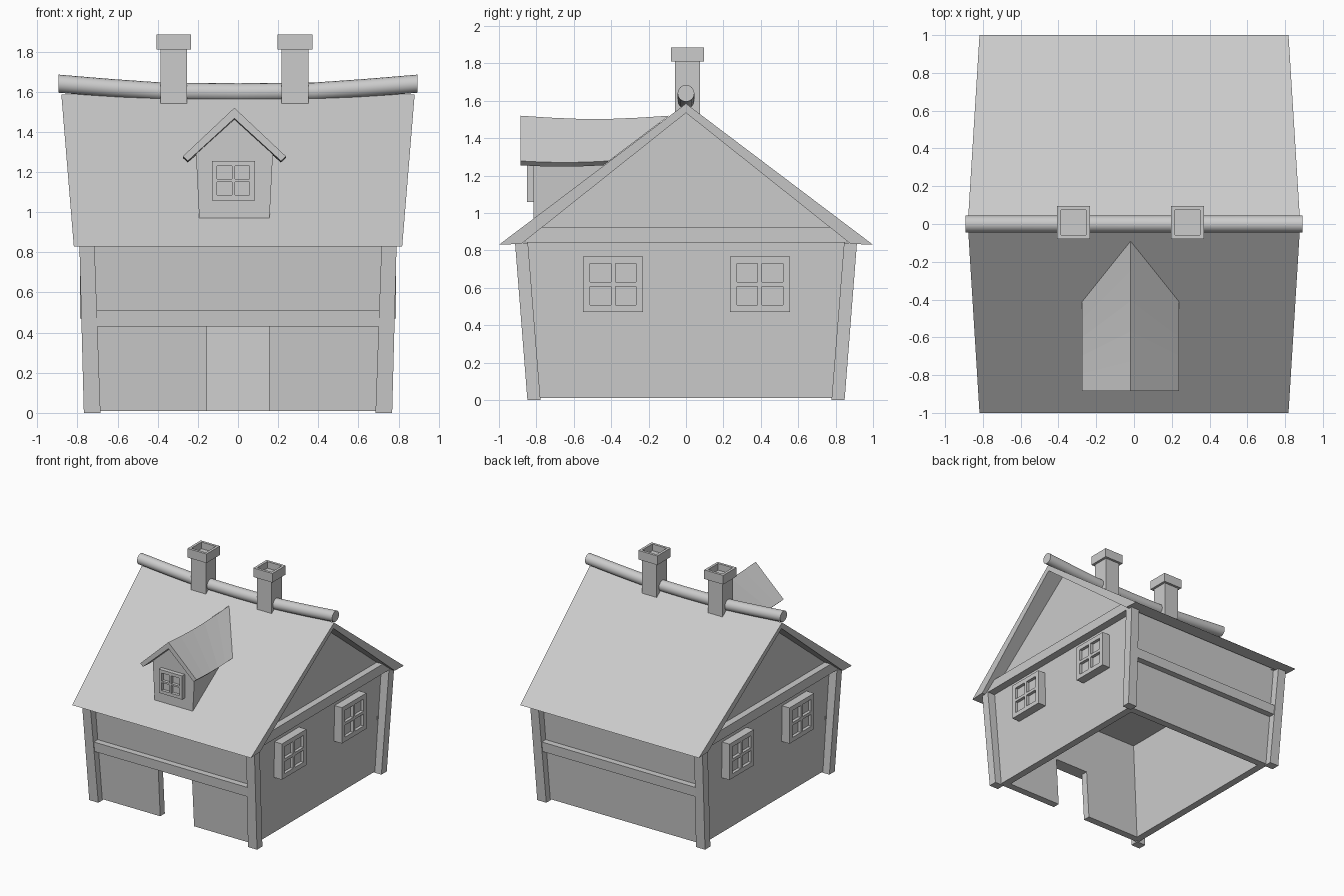
import bpy, bmesh
from math import sin, cos, pi

if "Cube" in bpy.data.objects:
    bpy.data.objects.remove(bpy.data.objects["Cube"])


def build(name, parts):
    """Make one object; each part is a list of loops that are lofted and capped."""
    bm = bmesh.new()
    for loops in parts:
        rings = [[bm.verts.new(p) for p in loop] for loop in loops]
        n = len(rings[0])
        for a, b in zip(rings, rings[1:]):
            for i in range(n):
                j = (i + 1) % n
                bm.faces.new((a[i], a[j], b[j], b[i]))
        bm.faces.new(rings[0][::-1])
        bm.faces.new(rings[-1])
    bmesh.ops.recalc_face_normals(bm, faces=bm.faces)
    me = bpy.data.meshes.new(name)
    bm.to_mesh(me)
    bm.free()
    ob = bpy.data.objects.new(name, me)
    bpy.context.collection.objects.link(ob)
    return ob


def rect(x0, x1, y0, y1, z):
    return [(x0, y0, z), (x1, y0, z), (x1, y1, z), (x0, y1, z)]


def box(x0, x1, y0, y1, z0, z1):
    return [rect(x0, x1, y0, y1, z0), rect(x0, x1, y0, y1, z1)]


def flip(part, sx=1, sy=1):
    return [[(x * sx, y * sy, z) for x, y, z in loop] for loop in part]


# Walls flare slightly outwards with height
def wall_y(z):
    return 0.795 + 0.055 * z / 0.83


def wall_x(z):
    return 0.708 + 0.012 * z / 0.83


T = 0.06
TOP = 0.875


def front_panel(x0, x1, z0, z1):
    """Panel of the front wall; None as an x means run into the corner."""
    out = []
    for z in (z0, z1):
        w = wall_x(z)
        out.append(rect(-w if x0 is None else x0, w if x1 is None else x1,
                        -wall_y(z), -wall_y(z) + T, z))
    return out


build("front_wall", [front_panel(None, -0.155, 0.01, 0.43),
                     front_panel(0.155, None, 0.01, 0.43),
                     front_panel(None, None, 0.43, TOP)])
build("back_wall", [flip(front_panel(None, None, 0.01, TOP), 1, -1)])

side = [rect(wall_x(z) - T, wall_x(z), -wall_y(z) + T, wall_y(z) - T, z) for z in (0.01, TOP)]
post = [rect(0.685, 0.768, 0.778, 0.848, 0), rect(0.715, 0.79, 0.845, 0.914, 0.84)]
beam = [rect(-0.715, 0.715, -0.875, -0.80, 0.43), rect(-0.715, 0.715, -0.88, -0.80, 0.51)]
tie = [rect(0.69, 0.785, -0.87, 0.87, 0.842), rect(0.69, 0.785, -0.775, 0.775, 0.922)]
gable = [[(x, -0.86, 0.85), (x, 0.86, 0.85), (x, 0, 1.545)] for x in (0.69, 0.73)]

for sx, s in ((-1, "left"), (1, "right")):
    build(s + "_wall", [flip(side, sx)])
    build(s + "_gable", [flip(gable, sx)])
    build(s + "_gable_beam", [flip(tie, sx)])
    for sy, f in ((-1, "front"), (1, "back")):
        build(f"{f}_{s}_post", [flip(post, sx, sy)])
for sy, f in ((1, "front"), (-1, "back")):
    build(f + "_beam", [flip(beam, 1, sy)])
build("ceiling", [box(-0.70, 0.70, -0.83, 0.83, TOP - 0.01, TOP + 0.005)])

# Main roof, wider along the ridge than at the eaves
profile = [(-1, 0.83), (0, 1.585), (1, 0.83), (0.88, 0.835), (0, 1.535), (-0.88, 0.835)]
build("roof", [[[(s * (0.818 + 0.062 * (z - 0.83) / 0.755), y, z) for y, z in profile]
                for s in (-1, 1)]])

# Ridge pole: level in the middle, rising to both ends
N = 16
pole = []
for x in (-0.893, -0.63, -0.38, 0, 0.38, 0.63, 0.893):
    zc = 1.597 + 0.043 * (max(0, abs(x) - 0.3) / 0.593) ** 1.2
    pole.append([(x, 0.045 * cos(2 * pi * i / N), zc + 0.045 * sin(2 * pi * i / N))
                 for i in range(N)])
ridge = build("ridge_pole", [pole])
bpy.context.view_layer.objects.active = ridge
ridge.select_set(True)
bpy.ops.object.shade_smooth_by_angle()

# Chimneys with flared caps and open tops
for cx, s in ((-0.32, "left"), (0.283, "right")):
    steps = [(0.067, 1.5), (0.067, 1.81), (0.087, 1.81), (0.087, 1.885), (0.066, 1.885), (0.066, 1.83)]
    build(s + "_chimney", [[rect(cx - r, cx + r, 0.008 - r, 0.008 + r, z) for r, z in steps]])


# Dormer
def roof_y(z):
    return -(1 - (z - 0.83) / 0.755)


CX = -0.018
body = [(-0.175, 0.965), (0.175, 0.965), (0.192, 1.30), (0, 1.48), (-0.192, 1.30)]
build("dormer_body", [[[(CX + x, -0.815, z) for x, z in body],
                       [(CX + x, max(roof_y(z) + 0.02, -0.79), z) for x, z in body]]])
cover = [(-0.257, 1.278), (0, 1.52), (0.257, 1.278), (0.232, 1.255), (0, 1.467), (-0.232, 1.255)]
# The ridge sags in the middle, the eaves hardly at all
build("dormer_roof", [[[(CX + x, -0.885 + t * (roof_y(z) - 0.005 + 0.885),
                         z - (0.018 if x == 0 else 0.008) * sin(pi * t))
                        for x, z in cover] for t in (0, 0.2, 0.4, 0.6, 0.8, 1)]])


# Four-pane windows: u runs along the wall, v up, d out of the wall
def window(name, place, u, v, w, h, edge, bar, back, front):
    us = [(-w, -w + edge), (-bar, bar), (w - edge, w)]
    vs = [(-h, -h + edge), (-bar, bar), (h - edge, h)]
    cells = [(-w + 0.001, w - 0.001, -h + 0.001, h - 0.001, front - 0.025)]
    cells += [(a, b, -h, h, front) for a, b in us]
    for l, r in ((-w + edge, -bar), (bar, w - edge)):
        cells += [(l, r, a, b, front) for a, b in vs]
    build(name, [[[place(u + p, d, v + q) for p, q in ((a, c), (b, c), (b, e), (a, e))]
                  for d in (back, f)] for a, b, c, e, f in cells])


window("dormer_window", lambda u, d, v: (u, -d, v), -0.023, 1.157, 0.107, 0.098,
       0.026, 0.007, 0.80, 0.85)
for sx, s in ((-1, "left"), (1, "right")):
    for cy, f in ((-0.39, "front"), (0.395, "back")):
        window(f"{s}_{f}_window", lambda u, d, v, sx=sx: (sx * d, u, v), cy, 0.618,
               0.16, 0.148, 0.037, 0.012, 0.69, 0.787)
